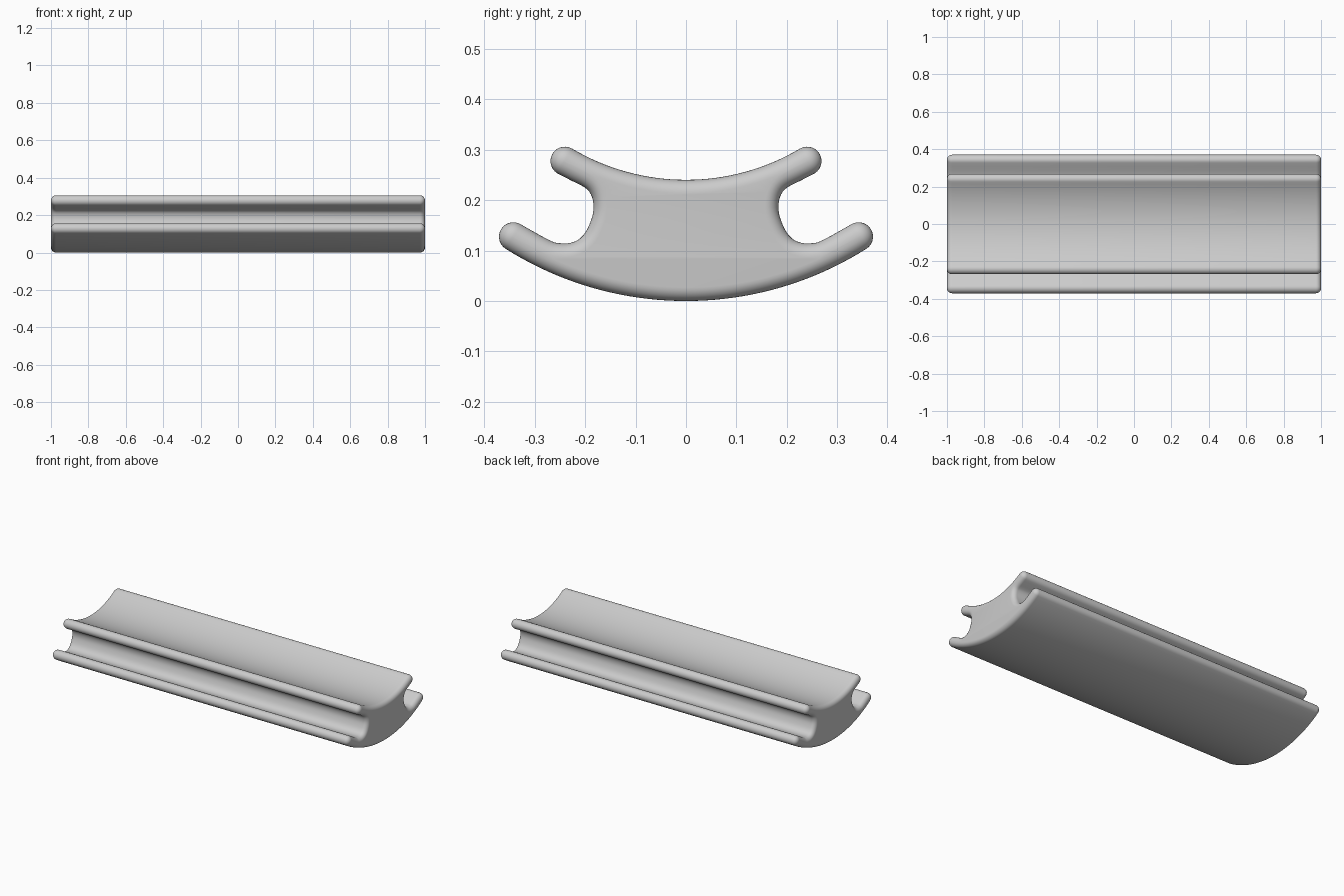
import bpy
import bmesh
from math import sin, cos, pi, asin
from mathutils import Vector

cube = bpy.data.objects.get("Cube")
if cube:
    bpy.data.objects.remove(cube)

LIP = 0.0285       # lip radius
ROUND = 0.027      # rounding of the two ends
LOW_R, TOP_R = 0.669, 0.443
TOP_Z = 0.24       # lowest point of the upper trough


def arc(cy, cz, r, a0, a1, n):
    return [Vector((cy + r * cos(a0 + (a1 - a0) * i / n),
                    cz + r * sin(a0 + (a1 - a0) * i / n))) for i in range(n + 1)]


def spline(pts, n):
    """Smooth curve through the points, without the first and last one."""
    out = []
    for a, b, c, d in zip(pts, pts[1:], pts[2:], pts[3:]):
        for i in range(n):
            t = i / n
            out.append(0.5 * (2 * b + (c - a) * t + (2 * a - 5 * b + 4 * c - d) * t * t
                              + (3 * b - a - 3 * c + d) * t ** 3))
    return out[1:]


# Half profile: curved base, lower lip, side groove, upper lip, trough
low = asin(0.342 / (LOW_R - LIP))
top = asin(0.24 / (TOP_R + LIP))
base = arc(0, LOW_R, LOW_R, -pi / 2, -pi / 2 + low, 20)
low_c = Vector((sin(low), -cos(low))) * (LOW_R - LIP) + Vector((0, LOW_R))
top_c = Vector((sin(top), -cos(top))) * (TOP_R + LIP) + Vector((0, TOP_Z + TOP_R))
low_lip = arc(*low_c, LIP, low - pi / 2, low + pi / 2, 14)
top_lip = arc(*top_c, LIP, top - pi / 2, top + pi / 2, 14)
trough = arc(0, TOP_Z + TOP_R, TOP_R, top - pi / 2, -pi / 2, 16)
groove_pts = [(0.27, 0.12), (0.25, 0.1145), (0.232, 0.1145), (0.214, 0.121),
              (0.2, 0.135), (0.19, 0.155), (0.1835, 0.178), (0.1845, 0.2),
              (0.192, 0.217), (0.205, 0.2275), (0.225, 0.2375)]
ends = Vector((cos(low), sin(low))) * 0.03, Vector((cos(top), sin(top))) * 0.03
groove = spline([low_lip[-1] + ends[0], low_lip[-1]] + [Vector(p) for p in groove_pts]
                + [top_lip[0], top_lip[0] + ends[1]], 3)
half = base + low_lip[1:] + groove + top_lip + trough[1:]
profile = half + [Vector((-p.x, p.y)) for p in reversed(half[1:-1])]

# Inward normals of the profile
count = len(profile)
normals = []
for i, p in enumerate(profile):
    e = (p - profile[i - 1]).normalized() + (profile[(i + 1) % count] - p).normalized()
    normals.append(Vector((-e.y, e.x)).normalized())

# Cross-sections along x, drawn in at both ends for the rounding
STEPS = 7
sections = []
for i in range(STEPS + 1):
    a = pi / 2 * i / STEPS
    sections.append((-1 + ROUND * (1 - sin(a)), ROUND * (1 - cos(a))))
sections = sections[::-1]
sections = [(-1 + ROUND * (1 - cos(pi / 2 * i / STEPS)),
             ROUND * (1 - sin(pi / 2 * i / STEPS))) for i in range(STEPS + 1)]
sections += [(-x, d) for x, d in reversed(sections)]

bm = bmesh.new()
rings = [[bm.verts.new((x, p.x + n.x * d, p.y + n.y * d))
          for p, n in zip(profile, normals)] for x, d in sections]
for r0, r1 in zip(rings, rings[1:]):
    for i in range(count):
        j = (i + 1) % count
        bm.faces.new((r0[i], r0[j], r1[j], r1[i]))
bm.faces.new(rings[0])
bm.faces.new(rings[-1])
bmesh.ops.recalc_face_normals(bm, faces=bm.faces[:])
mesh = bpy.data.meshes.new("grooved_bar")
bm.to_mesh(mesh)
bm.free()

bar = bpy.data.objects.new("grooved_bar", mesh)
bpy.context.collection.objects.link(bar)

# Plain grey
grey = bpy.data.materials.new("light_grey")
grey.use_nodes = True
colour = (0.6, 0.6, 0.6, 1)
grey.diffuse_color = colour
grey.node_tree.nodes["Principled BSDF"].inputs["Base Color"].default_value = colour
mesh.materials.append(grey)

bpy.ops.object.select_all(action='DESELECT')
bar.select_set(True)
bpy.context.view_layer.objects.active = bar
bpy.ops.object.shade_smooth_by_angle(angle=pi / 4)
